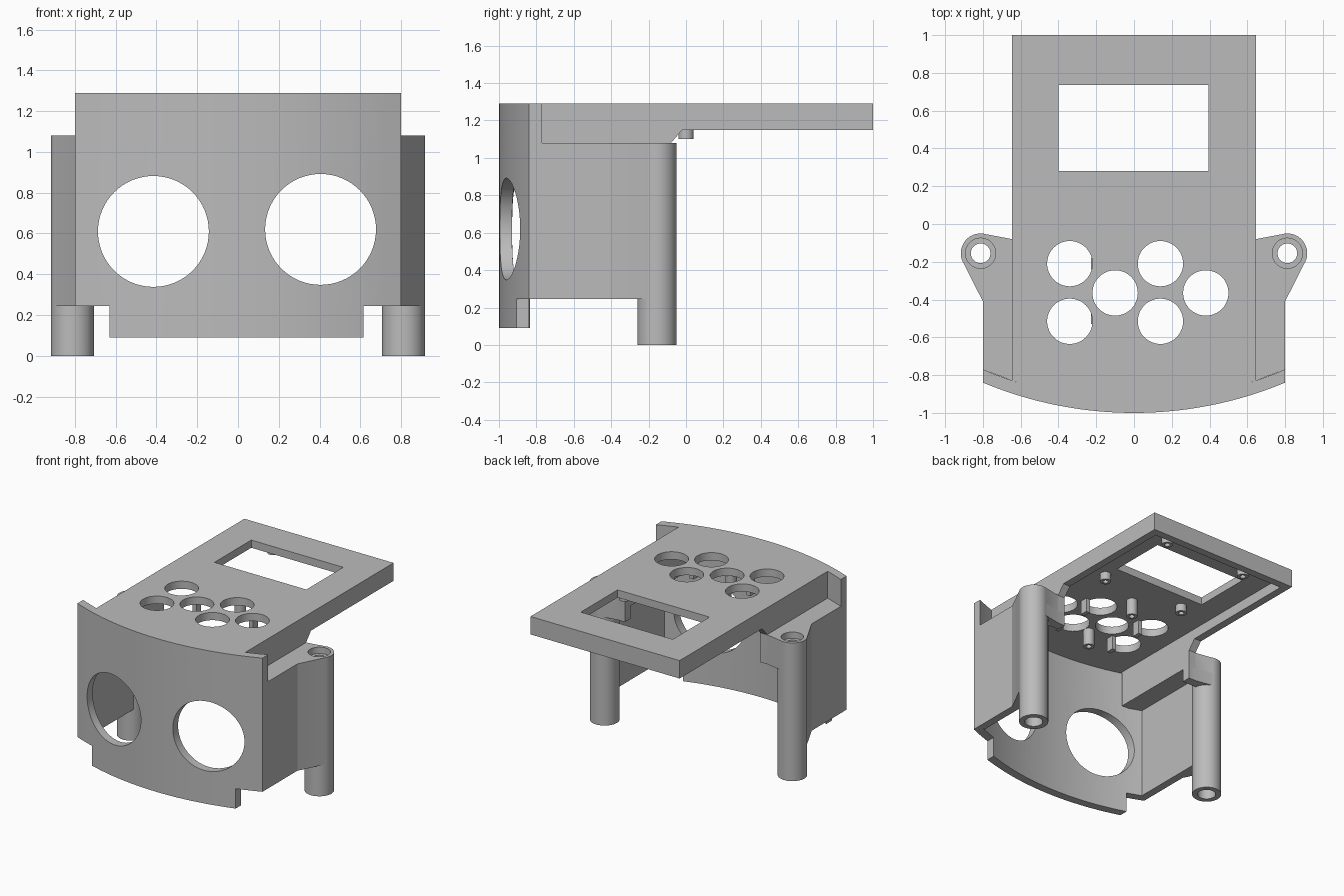
import bpy, bmesh, math
from mathutils import Matrix

cube = bpy.data.objects.get("Cube")
if cube:
    bpy.data.objects.remove(cube, do_unlink=True)

GREY = bpy.data.materials.new("light grey plastic")
GREY.use_nodes = True
COLOUR = (0.5, 0.5, 0.5, 1)
GREY.diffuse_color = COLOUR
GREY.node_tree.nodes["Principled BSDF"].inputs["Base Color"].default_value = COLOUR


def finish(name, bm):
    bmesh.ops.recalc_face_normals(bm, faces=bm.faces)
    me = bpy.data.meshes.new(name)
    bm.to_mesh(me)
    bm.free()
    me.materials.append(GREY)
    ob = bpy.data.objects.new(name, me)
    bpy.context.collection.objects.link(ob)
    return ob


def prism(name, outline, low, high, axis="z"):
    """Extrude a 2D outline: (x, y) along z, (x, z) along y or (y, z) along x."""
    place = {"z": lambda a, b, c: (a, b, c),
             "y": lambda a, b, c: (a, c, b),
             "x": lambda a, b, c: (c, a, b)}[axis]
    bm = bmesh.new()
    face = bm.faces.new([bm.verts.new(place(a, b, low)) for a, b in outline])
    new = bmesh.ops.extrude_face_region(bm, geom=[face])["geom"]
    bmesh.ops.translate(bm, vec=place(0, 0, high - low),
                        verts=[v for v in new if isinstance(v, bmesh.types.BMVert)])
    return finish(name, bm)


def box(name, x0, x1, y0, y1, z0, z1):
    return prism(name, [(x0, y0), (x1, y0), (x1, y1), (x0, y1)], z0, z1)


def circle(cx, cy, r, n=48):
    return [(cx + r * math.cos(math.tau * i / n), cy + r * math.sin(math.tau * i / n))
            for i in range(n)]


def rod(name, x, y, r, z0, z1):
    return prism(name, circle(x, y, r), z0, z1)


def combine(target, operation, others):
    """Apply a boolean with each helper and remove the helper."""
    bpy.context.view_layer.objects.active = target
    for other in others:
        mod = target.modifiers.new("bool", "BOOLEAN")
        mod.operation, mod.solver, mod.object = operation, "EXACT", other
        bpy.ops.object.modifier_apply(modifier=mod.name)
        bpy.data.objects.remove(other, do_unlink=True)


def arc(radius, x0, x1, n=28):
    """Points on the plan curve of the front wall."""
    xs = [x0 + (x1 - x0) * i / n for i in range(n + 1)]
    return [(x, ARC_Y - math.sqrt(radius ** 2 - x * x)) for x in xs]


ARC_Y, R_OUT, R_IN = 1.08, 2.08, 2.015
TOP, SHELF, PLATE = 1.29, 1.08, 1.23
HALF, INNER = 0.645, 0.585

# Curved front wall with two round openings and notched lower corners
front = prism("front_wall", arc(R_OUT, -0.8, 0.8) + arc(R_IN, 0.8, -0.8), 0.09, TOP)
combine(front, "DIFFERENCE", [
    prism("left_eye_cut", circle(0.405, 0.62, 0.272, 64), -1.2, -0.7, "y"),
    prism("right_eye_cut", circle(-0.415, 0.61, 0.272, 64), -1.2, -0.7, "y"),
    box("left_notch", 0.615, 0.95, -1.2, -0.6, 0, 0.245),
    box("right_notch", -0.95, -0.63, -1.2, -0.6, 0, 0.245)])

# Top deck: plate with side and back rims
deck = prism("top_deck", arc(R_IN, -HALF, HALF) + [(HALF, 1), (-HALF, 1)], PLATE, TOP)
rim = [(-0.83, 0.95), (-0.08, 0.95), (-0.08, SHELF), (-0.02, 1.15), (1, 1.15),
       (1, PLATE), (-0.83, PLATE)]
combine(deck, "UNION", [
    prism("left_rim", rim, INNER, HALF, "x"),
    prism("right_rim", rim, -HALF, -INNER, "x"),
    box("back_rim", -INNER, INNER, 0.94, 1, 1.15, PLATE)])

# Display window and six button holes
holes = [(-0.34, -0.21), (0.14, -0.21), (-0.34, -0.515), (0.14, -0.515),
         (-0.1, -0.365), (0.38, -0.365)]
combine(deck, "DIFFERENCE",
        [box("window_cut", -0.4, 0.395, 0.28, 0.735, 1.1, 1.4)] +
        [rod("button_cut", x, y, 0.12, 1.1, 1.4) for x, y in holes])

# Screw bosses and square pegs under the deck
parts = [front, deck]
bosses = [(0.41, 0.86, 1.17), (-0.3, 0.86, 1.17), (0.41, 0.17, 1.17), (-0.3, 0.17, 1.17),
          (0.02, 0.0, 1.1), (-0.02, -0.53, 1.1)]
for i, (x, y, z) in enumerate(bosses):
    boss = rod(f"screw_boss_{i + 1}", x, y, 0.04, z, PLATE)
    combine(boss, "DIFFERENCE", [rod("boss_bore", x, y, 0.02, z - 0.1, PLATE - 0.01)])
    parts.append(boss)
for i, (x, y) in enumerate([(0.28, -0.21), (0.28, -0.5), (-0.21, -0.21), (-0.21, -0.5)]):
    parts.append(box(f"button_peg_{i + 1}", x - 0.017, x + 0.017, y - 0.03, y + 0.03,
                     1.12, PLATE))

# Side wall with shelf, rear bracket and hollow post, mirrored to the other side
PX, PY = 0.812, -0.155
side = rod("left_side", PX, PY, 0.105, 0, SHELF)
wall = [(0.74, -0.79), (0.8, -0.775), (0.8, -0.41), (0.906, -0.2), (PX, PY), (0.74, -0.16)]
shelf = [(HALF, -0.829), (0.8, -0.77), (0.8, -0.41), (0.906, -0.2), (PX, PY),
         (0.8, -0.051), (HALF, -0.08)]
bracket = [(INNER, -0.15), (PX, -0.15), (0.8, -0.051), (HALF, -0.08), (INNER, -0.08)]
combine(side, "UNION", [
    prism("wall", wall, 0.245, SHELF),
    prism("shelf", shelf, 0.95, SHELF),
    prism("bracket", bracket, 0.85, SHELF - 0.0005)])
combine(side, "DIFFERENCE", [
    rod("lower_bore", PX, PY, 0.065, -0.1, 0.95),
    rod("through_bore", PX, PY, 0.052, 0.9, 1.2),
    rod("counterbore", PX, PY, 0.08, 1.03, 1.2)])

mirrored = bmesh.new()
mirrored.from_mesh(side.data)
bmesh.ops.transform(mirrored, matrix=Matrix.Scale(-1, 4, (1, 0, 0)), verts=mirrored.verts)
parts += [side, finish("right_side", mirrored)]

# Smooth curved faces, keep hard edges
bpy.ops.object.select_all(action="DESELECT")
for ob in parts:
    ob.select_set(True)
bpy.context.view_layer.objects.active = deck
bpy.ops.object.shade_smooth_by_angle(angle=math.radians(25))
